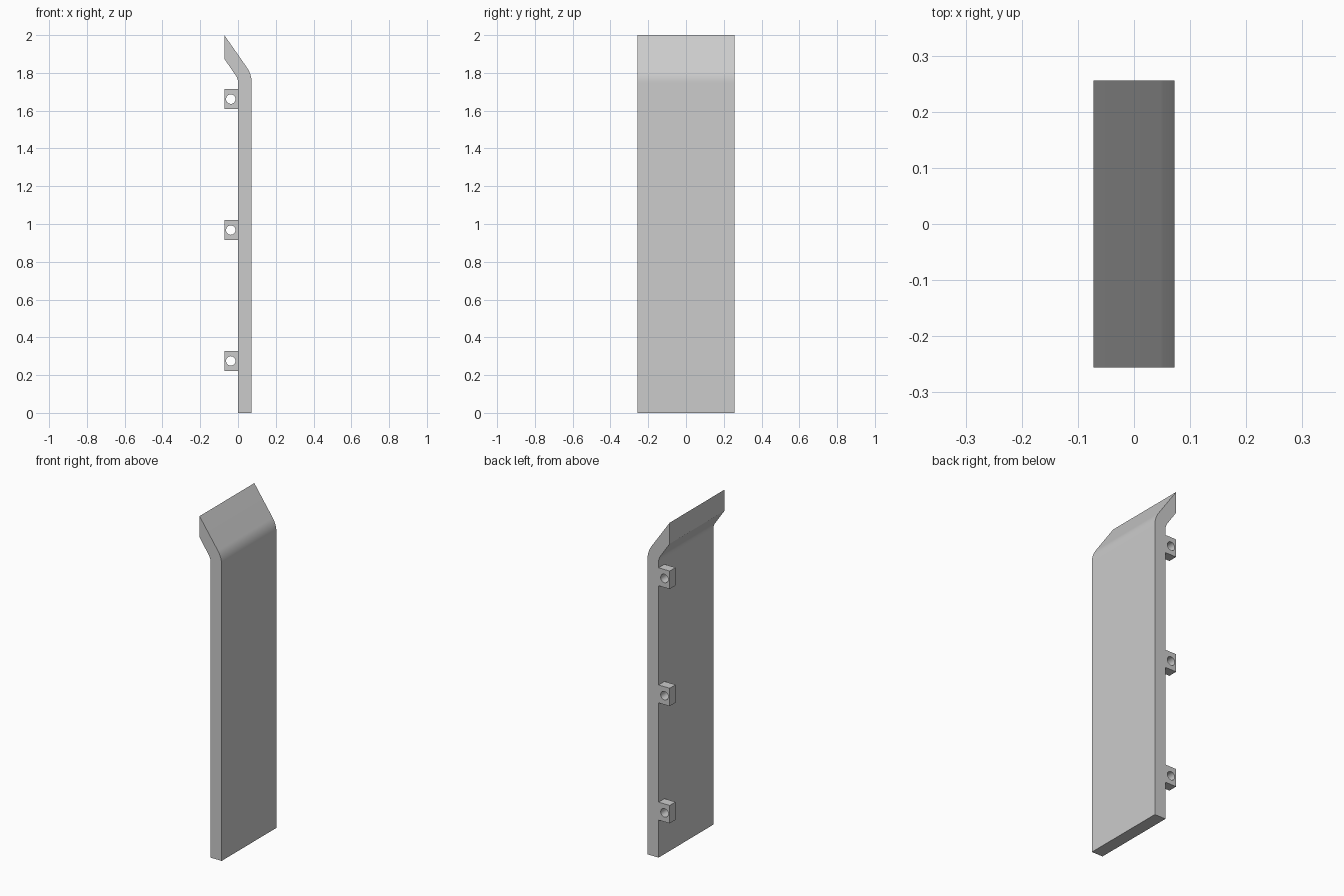
import bpy, bmesh, math
from mathutils import Vector, Matrix

cube = bpy.data.objects.get("Cube")
if cube:
    bpy.data.objects.remove(cube, do_unlink=True)

HALF_X, HALF_Y = 0.0725, 0.256
TOP, LIP_BASE = 2.0, 1.875
BEND_Z, OUTER_R, INNER_R = 1.748, 0.14, 0.0675
BEND_ANGLE = math.radians(34.6)
LUG_DEPTH, LUG_HEIGHT = 0.055, 0.106

grey = bpy.data.materials.new("plain grey")
grey.use_nodes = True
colour = (0.6, 0.6, 0.6, 1)
grey.diffuse_color = colour
grey.node_tree.nodes["Principled BSDF"].inputs["Base Color"].default_value = colour


def prism(name, profile, y0, y1):
    """Extrude an x-z profile along y."""
    bm = bmesh.new()
    face = bm.faces.new([bm.verts.new((x, y0, z)) for x, z in profile])
    moved = bmesh.ops.extrude_face_region(bm, geom=[face])["geom"]
    verts = [g for g in moved if isinstance(g, bmesh.types.BMVert)]
    bmesh.ops.translate(bm, verts=verts, vec=Vector((0, y1 - y0, 0)))
    bmesh.ops.recalc_face_normals(bm, faces=bm.faces)
    mesh = bpy.data.meshes.new(name)
    bm.to_mesh(mesh)
    bm.free()
    obj = bpy.data.objects.new(name, mesh)
    bpy.context.collection.objects.link(obj)
    obj.data.materials.append(grey)
    return obj


def smooth(obj):
    bpy.ops.object.select_all(action="DESELECT")
    obj.select_set(True)
    bpy.context.view_layer.objects.active = obj
    bpy.ops.object.shade_smooth_by_angle(angle=math.radians(30))


def arc(cx, cz, radius, start, end, steps):
    angles = [start + (end - start) * i / steps for i in range(steps + 1)]
    return [(cx + radius * math.cos(a), cz + radius * math.sin(a)) for a in angles]


# Panel with a rounded bend and a slanted top that ends in a vertical lip
cx = HALF_X - OUTER_R
outer = arc(cx, BEND_Z, OUTER_R, 0, BEND_ANGLE, 10)
inner = arc(cx, BEND_Z, INNER_R, BEND_ANGLE, 0, 10)
panel = prism("bent_panel",
              [(0, 0), (HALF_X, 0)] + outer
              + [(-HALF_X, TOP), (-HALF_X, LIP_BASE)] + inner,
              -HALF_Y, HALF_Y)
smooth(panel)

# Mounting lugs along the back edge, each with a round through hole
for name, z in (("lower", 0.275), ("middle", 0.968), ("upper", 1.661)):
    low, high = z - LUG_HEIGHT / 2, z + LUG_HEIGHT / 2
    lug = prism(name + "_lug",
                [(-HALF_X, low), (0, low), (0, high), (-HALF_X, high)],
                HALF_Y - LUG_DEPTH, HALF_Y)
    ring = arc(-HALF_X / 2 - 0.002, z, 0.025, 0, math.tau, 32)[:-1]
    cutter = prism(name + "_hole_cutter", ring, HALF_Y - 2 * LUG_DEPTH, HALF_Y + LUG_DEPTH)
    cutter.hide_render = True
    hole = lug.modifiers.new("hole", "BOOLEAN")
    hole.operation, hole.solver, hole.object = "DIFFERENCE", "EXACT", cutter
    bpy.ops.object.select_all(action="DESELECT")
    lug.select_set(True)
    bpy.context.view_layer.objects.active = lug
    bpy.ops.object.modifier_apply(modifier=hole.name)
    bpy.data.objects.remove(cutter, do_unlink=True)
    smooth(lug)
